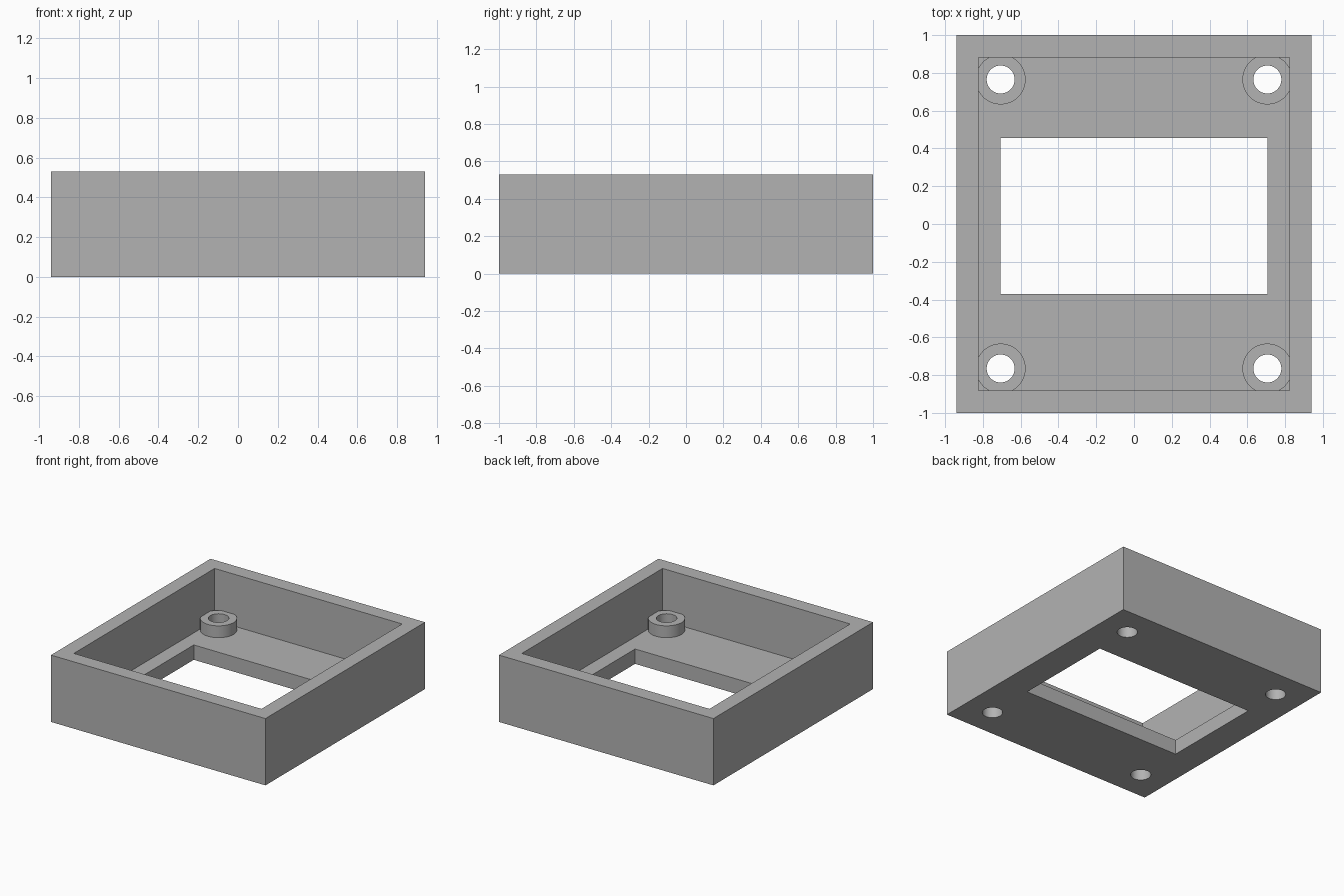
import bpy
import math

# Remove the default object
cube = bpy.data.objects.get("Cube")
if cube:
    bpy.data.objects.remove(cube, do_unlink=True)

# Main dimensions
HALF_X, HALF_Y, HEIGHT = 0.941, 1.0, 0.53
WALL = FLOOR = 0.118
BOSS_X, BOSS_Y, BOSS_TOP = 0.706, 0.765, 0.212
BOSS_RADIUS, HOLE_RADIUS = 0.132, 0.074

grey = bpy.data.materials.new("plain grey")
grey.use_nodes = True
colour = (0.45, 0.45, 0.45, 1.0)
grey.diffuse_color = colour
grey.node_tree.nodes["Principled BSDF"].inputs["Base Color"].default_value = colour


def finish(name):
    obj = bpy.context.object
    obj.name = name
    bpy.ops.object.transform_apply(location=True, rotation=True, scale=True)
    obj.data.materials.append(grey)
    return obj


def box(name, low, high):
    centre = [(a + b) / 2 for a, b in zip(low, high)]
    bpy.ops.mesh.primitive_cube_add(size=1, location=centre)
    bpy.context.object.scale = [b - a for a, b in zip(low, high)]
    return finish(name)


def cylinder(name, x, y, radius, bottom, top):
    bpy.ops.mesh.primitive_cylinder_add(
        vertices=64, radius=radius, depth=top - bottom,
        location=(x, y, (bottom + top) / 2))
    return finish(name)


def combine(target, tool, operation):
    """Apply a boolean and discard the tool object."""
    tool.hide_render = True
    mod = target.modifiers.new(tool.name, "BOOLEAN")
    mod.operation, mod.solver, mod.object = operation, "EXACT", tool
    bpy.ops.object.select_all(action="DESELECT")
    target.select_set(True)
    bpy.context.view_layer.objects.active = target
    bpy.ops.object.modifier_apply(modifier=mod.name)
    bpy.data.objects.remove(tool, do_unlink=True)


# Open tray with a rectangular window in its floor
tray = box("tray", (-HALF_X, -HALF_Y, 0), (HALF_X, HALF_Y, HEIGHT))
cavity = box("cavity", (WALL - HALF_X, WALL - HALF_Y, FLOOR),
             (HALF_X - WALL, HALF_Y - WALL, HEIGHT + 1))
combine(tray, cavity, "DIFFERENCE")
window = box("window", (-BOSS_X, -0.37, -1), (BOSS_X, 0.454, 1))
combine(tray, window, "DIFFERENCE")

# Drilled screw bosses in the corners, merging into the walls
corners = [(sx * BOSS_X, sy * BOSS_Y) for sx in (-1, 1) for sy in (-1, 1)]
for x, y in corners:
    boss = cylinder("screw_boss", x, y, BOSS_RADIUS, FLOOR / 2, BOSS_TOP)
    combine(tray, boss, "UNION")
for x, y in corners:
    hole = cylinder("screw_hole", x, y, HOLE_RADIUS, -1, 1)
    combine(tray, hole, "DIFFERENCE")

bpy.ops.object.shade_smooth_by_angle(angle=math.radians(30))
